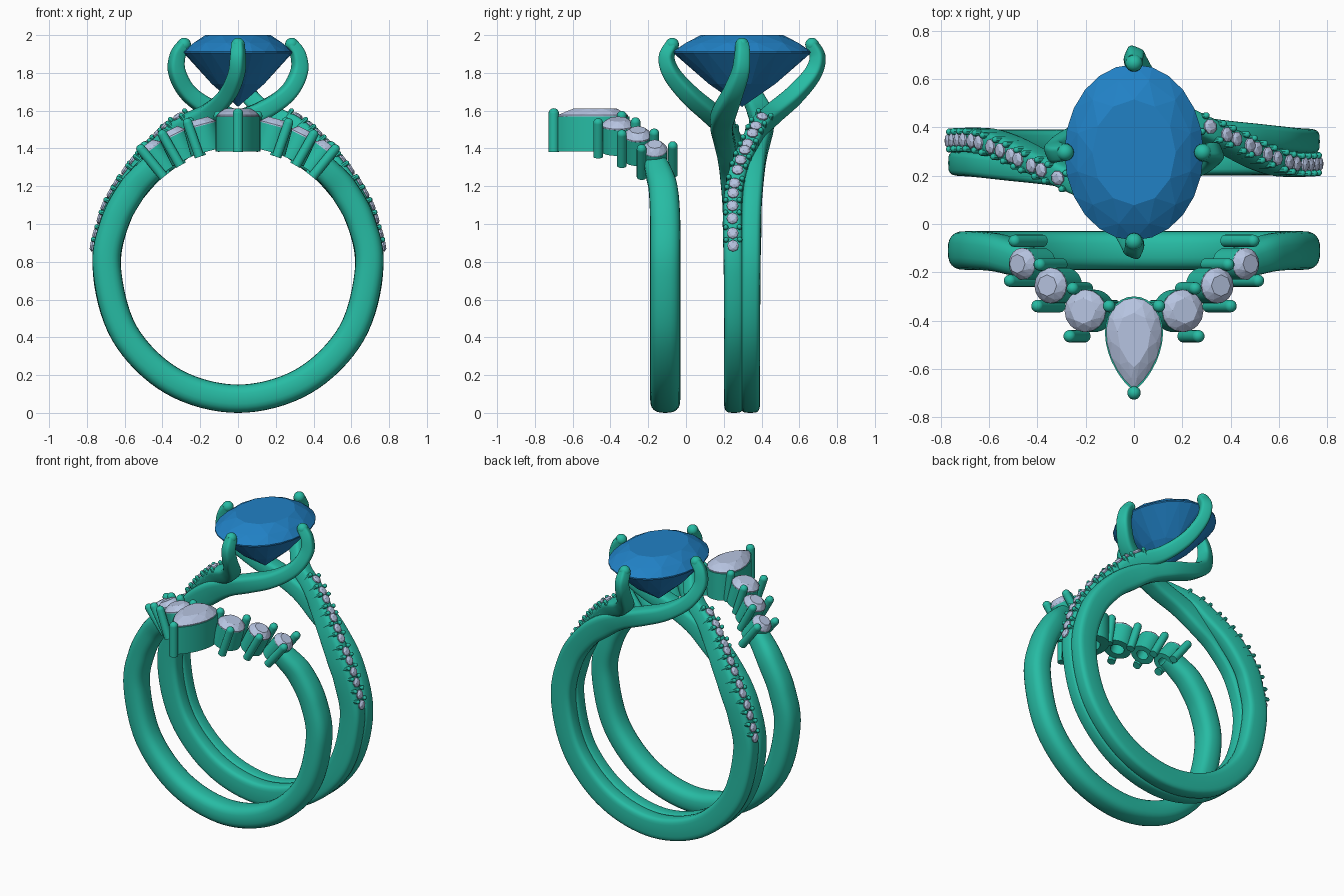
import bpy, bmesh
from math import sin, cos, pi, radians, asin, copysign
from mathutils import Vector, Matrix

if "Cube" in bpy.data.objects:
    bpy.data.objects.remove(bpy.data.objects["Cube"])

RC = 0.77      # ring centre height
CY = 0.297     # centre plane of the bypass ring


def material(name, col):
    m = bpy.data.materials.new(name)
    m.diffuse_color = (*col, 1)
    m.use_nodes = True
    m.node_tree.nodes["Principled BSDF"].inputs["Base Color"].default_value = m.diffuse_color
    return m


METAL = material("green_metal", (0.02, 0.50, 0.37))
BLUE = material("blue_stone", (0.015, 0.22, 0.56))
CLEAR = material("pale_stone", (0.47, 0.55, 0.75))


def add(name, bm, mat, smooth=True):
    bmesh.ops.recalc_face_normals(bm, faces=bm.faces)
    me = bpy.data.meshes.new(name)
    bm.to_mesh(me)
    bm.free()
    me.materials.append(mat)
    if smooth:
        me.shade_smooth()
        me.set_sharp_from_angle(angle=radians(40))
    ob = bpy.data.objects.new(name, me)
    bpy.context.collection.objects.link(ob)
    return ob


def polar(deg, r, y, w, h):
    a = radians(deg)
    return (r * cos(a), y, RC + r * sin(a), w, h)


def spline(pts, steps=8):
    """Catmull-Rom through points of any dimension."""
    p = [Vector(q) for q in pts]
    p = [2 * p[0] - p[1]] + p + [2 * p[-1] - p[-2]]
    out = []
    for i in range(1, len(p) - 2):
        a, b, c, d = p[i - 1:i + 3]
        for k in range(steps):
            t = k / steps
            out.append(0.5 * (2 * b + (c - a) * t + (2 * a - 5 * b + 4 * c - d) * t * t
                              + (3 * b - a - 3 * c + d) * t ** 3))
    return out + [p[-2]]


def sweep(bm, pts, power):
    """Sweep a superellipse along (x, y, z, width, height) points, least twist from the lowest point."""
    s = spline(pts)
    pos = [Vector(q[:3]) for q in s]
    n = len(pos)
    tan = [(pos[min(i + 1, n - 1)] - pos[max(i - 1, 0)]).normalized() for i in range(n)]
    low = min(range(n), key=lambda i: pos[i].z)
    nor = [None] * n
    for order in (range(low, n), range(low, -1, -1)):
        v = Vector((0, 0, -1))
        for i in order:
            v = (v - tan[i] * v.dot(tan[i])).normalized()
            nor[i] = v
    rings = []
    for i in range(n):
        side = tan[i].cross(nor[i])
        ring = []
        for k in range(24):
            a = 2 * pi * k / 24
            u = copysign(abs(cos(a)) ** (2 / power), cos(a)) * s[i][3] / 2
            v = copysign(abs(sin(a)) ** (2 / power), sin(a)) * s[i][4] / 2
            ring.append(bm.verts.new(pos[i] + side * u + nor[i] * v))
        rings.append(ring)
    for a, b in zip(rings, rings[1:]):
        for k in range(24):
            bm.faces.new((a[k], a[k - 1], b[k - 1], b[k]))
    bm.faces.new(rings[0])
    bm.faces.new(rings[-1])
    return [(pos[i], nor[i], tan[i], s[i][4]) for i in range(n)]


def ellipse(a, b):
    return lambda t: (a * sin(t), b * cos(t))


def pear(t):
    return (0.143 * sin(t) * abs(cos(t / 2)) ** 0.6, 0.195 * cos(t) - 0.035)


def gem(bm, outline, crown, depth, M, n=16, table=0.6):
    """Faceted stone: table, star, girdle, pavilion and culet as a convex hull."""
    levels = ((table, crown, n // 2, 0), (0.84, crown * 0.55, n // 2, 0.5), (1, 0.004, n, 0),
              (1, -0.004, n, 0), (0.5, -depth * 0.58, n // 2, 0.5), (0, -depth, 1, 0))
    vs = []
    for sc, z, m, off in levels:
        for k in range(m):
            x, y = outline(2 * pi * (k + off) / m)
            vs.append(bm.verts.new(M @ Vector((x * sc, y * sc, z))))
    bmesh.ops.convex_hull(bm, input=vs)
    loose = [v for v in bm.verts if not v.link_faces]
    bmesh.ops.delete(bm, geom=loose, context='VERTS')


def tube(bm, outline, inner, z0, z1, M, n=32):
    """Open collar with a hole through it."""
    loops = [[bm.verts.new(M @ Vector((outline(2 * pi * k / n)[0] * s, outline(2 * pi * k / n)[1] * s, z)))
              for k in range(n)] for s, z in ((1, z0), (1, z1), (inner, z1), (inner, z0))]
    for i in range(4):
        a, b = loops[i], loops[(i + 1) % 4]
        for k in range(n):
            bm.faces.new((a[k - 1], a[k], b[k], b[k - 1]))


def pin(bm, M, r, z0, z1, seg=14):
    """Round-topped prong along local z."""
    bmesh.ops.create_cone(bm, cap_ends=True, segments=seg, radius1=r, radius2=r, depth=z1 - z0,
                          matrix=M @ Matrix.Translation((0, 0, (z0 + z1) / 2)))
    bmesh.ops.create_uvsphere(bm, u_segments=seg, v_segments=8, radius=r,
                              matrix=M @ Matrix.Translation((0, 0, z1)))


def radial(x, y, r):
    """Frame on the ring axis whose z points outward and reaches x at radius r."""
    return Matrix.Translation((0, y, RC)) @ Matrix.Rotation(asin(x / r), 4, 'Y')


# ---- Bypass ring: one rail, repeated by a half turn about the stone ----
rail = [(-0.285, 0, 1.95, .065, .065), (-0.32, 0, 1.89, .075, .075), (-0.322, .01, 1.80, .085, .085),
        (-0.26, .05, 1.69, .10, .09), (-0.13, .09, 1.60, .12, .10), (0.03, .11, 1.535, .12, .11),
        (0.2, .10, 1.465, .11, .12)]
rail += [polar(a, r, d, .105, .15) for a, r, d in (
    (60, .70, .08), (45, .695, .065), (25, .695, .05), (0, .695, .045), (-30, .695, .043), (-60, .695, .043),
    (-90, .695, .043), (-120, .695, .043), (-150, .695, .043), (-180, .695, .045), (-200, .697, .05))]
rail += [polar(-212, .703, .045, .10, .15), polar(-225, .72, .015, .10, .14),
         polar(-238, .755, -.04, .10, .13), polar(-248, .80, -.09, .10, .11)]
rail += [(-.16, -.165, 1.585, .10, .10), (-.06, -.275, 1.68, .095, .09), (-.01, -.37, 1.79, .085, .08),
         (0, -.40, 1.88, .075, .075), (0, -.37, 1.95, .065, .065)]

pave = bmesh.new()
beads = bmesh.new()
for s, name in ((1, "bypass_rail_back"), (-1, "bypass_rail_front")):
    bm = bmesh.new()
    pts = [(s * x, CY + s * d, z, w, h) for x, d, z, w, h in rail]
    frames = sweep(bm, pts, 4)
    for p in (pts[0], pts[-1]):
        bmesh.ops.create_uvsphere(bm, u_segments=16, v_segments=10, radius=.036,
                                  matrix=Matrix.Translation(p[:3]))
    add(name, bm, METAL)
    # small stones and beads along the rising side of the rail
    low = min(range(len(frames)), key=lambda i: frames[i][0].z)
    travel, last = 0.07, None
    for p, nrm, tan, h in frames[low:]:
        if p.z < 0.86 or p.z > 1.54:
            continue
        if last is not None:
            travel += (p - last).length
        last = p
        if travel < 0.064:
            continue
        travel -= 0.066
        side = tan.cross(nrm)
        M = Matrix((side, tan, nrm)).transposed().to_4x4()
        M.translation = p + nrm * h / 2
        gem(pave, ellipse(.031, .031), .014, .02, M @ Matrix.Translation((0, 0, .004)), 8)
        for q in (-1, 1):
            pin(beads, M @ Matrix.Translation((q * .036, .033, 0)), .014, -.06, .006, 8)
add("pave_stones", pave, CLEAR, False)
add("pave_beads", beads, METAL)

# ---- Large oval stone ----
bm = bmesh.new()
gem(bm, ellipse(.288, .365), .09, .29, Matrix.Translation((0, CY, 1.91)), 24)
add("oval_stone", bm, BLUE, False)

# ---- Curved band: open at the top, leaning forward to the first stones ----
half = [(53, -.165, .12, .13), (46, -.145, .14, .14), (36, -.12, .155, .15), (20, -.11, .16, .15),
        (0, -.11, .16, .15), (-30, -.11, .16, .15), (-60, -.11, .16, .15)]
band = [polar(a, .695, y, w, h) for a, y, w, h in half] + [polar(-90, .695, -.11, .16, .15)]
band += [(-x, y, z, w, h) for x, y, z, w, h in band[-2::-1]]
bm = bmesh.new()
sweep(bm, band, 2.7)
add("curved_band", bm, METAL)

# ---- Collars, stones and prongs of the chevron ----
collars, stones, prongs = bmesh.new(), bmesh.new(), bmesh.new()
for s in (-1, 1):
    for x, y, r in ((.47, -.165, .066), (.35, -.255, .074), (.205, -.36, .088)):
        M = radial(s * x, y, .79)
        tube(collars, ellipse(r, r), .5, .635, .775, M)
        gem(stones, ellipse(r, r), .035, .06, M @ Matrix.Translation((0, 0, .778)))
    for x, y in ((.50, -.07), (.52, -.235), (.395, -.168), (.405, -.34), (.257, -.267),
                 (.27, -.465), (.105, -.34)):
        pin(prongs, radial(s * x, y, .82), .026, .62, .81)
pin(prongs, radial(0, -.70, .82), .028, .61, .815)
PM = Matrix.Translation((0, -.46, 0))
tube(collars, pear, .6, 1.385, 1.57, PM)
gem(stones, lambda t: tuple(.96 * c for c in pear(t)), .04, .1, PM @ Matrix.Translation((0, 0, 1.572)), 20)
add("chevron_collars", collars, METAL)
add("chevron_stones", stones, CLEAR, False)
add("chevron_prongs", prongs, METAL)
